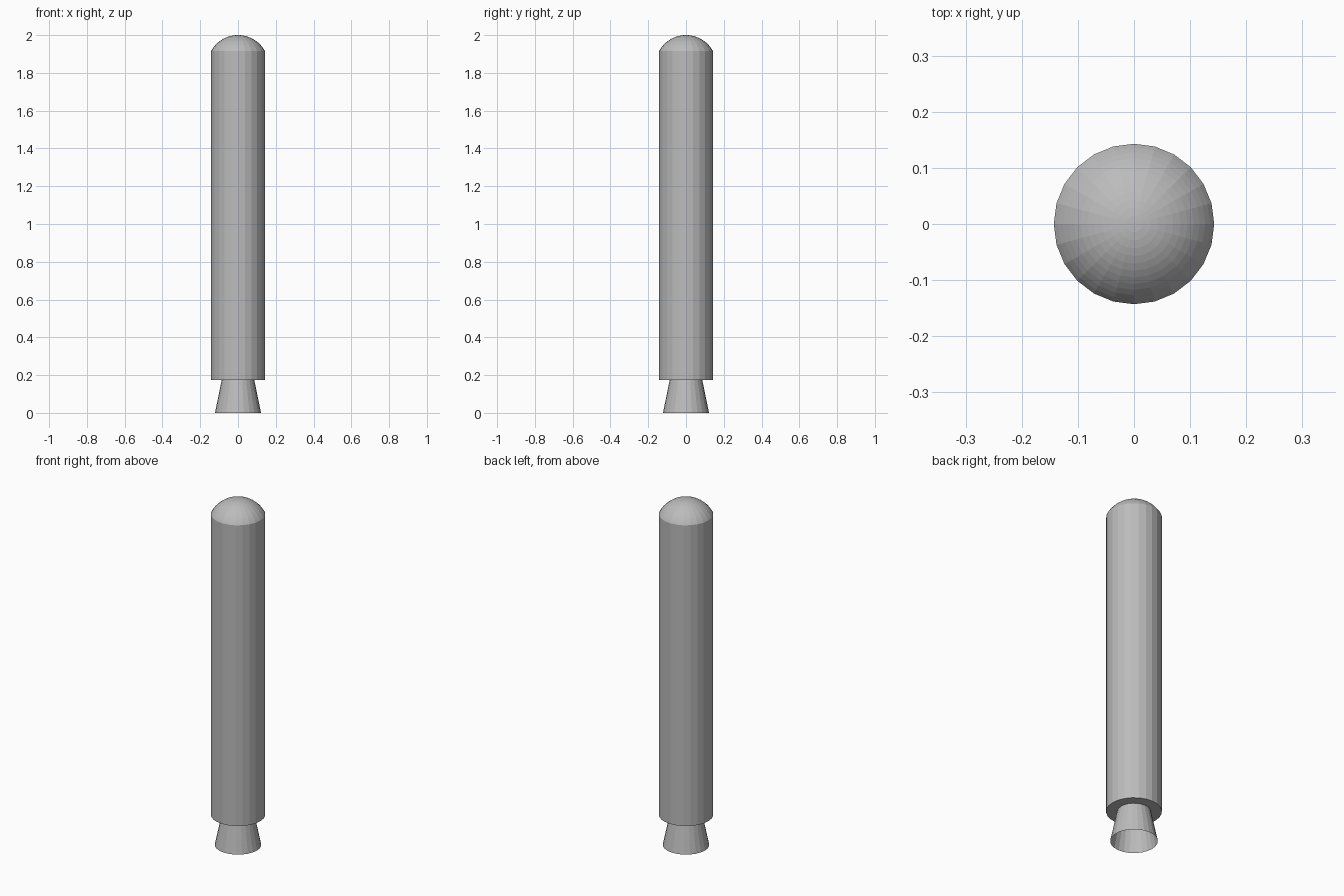
import bpy, bmesh
from math import sin, cos, pi, asin

if "Cube" in bpy.data.objects:
    bpy.data.objects.remove(bpy.data.objects["Cube"])

SIDES = 24
RADIUS = 0.143
BODY_BOTTOM, BODY_TOP, TIP = 0.175, 1.915, 2.0

grey = bpy.data.materials.new("plain grey")
grey.use_nodes = True
grey.diffuse_color = (0.5, 0.5, 0.5, 1)
grey.node_tree.nodes["Principled BSDF"].inputs["Base Color"].default_value = (0.5, 0.5, 0.5, 1)


def lathe(name, profile):
    """Turn (radius, height) points about z; a zero radius closes to a point."""
    bm = bmesh.new()
    rings = []
    for r, z in profile:
        count = SIDES if r > 0 else 1
        rings.append([bm.verts.new((r * cos(2 * pi * i / SIDES), r * sin(2 * pi * i / SIDES), z))
                      for i in range(count)])
    for low, high in zip(rings, rings[1:]):
        for i in range(SIDES):
            j = (i + 1) % SIDES
            corners = [low[i % len(low)], low[j % len(low)], high[j % len(high)], high[i % len(high)]]
            bm.faces.new(list(dict.fromkeys(corners)))
    mesh = bpy.data.meshes.new(name)
    bm.to_mesh(mesh)
    bm.free()
    mesh.materials.append(grey)
    obj = bpy.data.objects.new(name, mesh)
    bpy.context.collection.objects.link(obj)
    return obj


# Straight tube with a flat base
lathe("body", [(0, BODY_BOTTOM), (RADIUS, BODY_BOTTOM), (RADIUS, BODY_TOP)])

# Shallow spherical cap
height = TIP - BODY_TOP
ball = (RADIUS ** 2 + height ** 2) / (2 * height)
spread = asin(RADIUS / ball)
STEPS = 12
dome = [(ball * sin(spread * (1 - k / STEPS)), TIP - ball + ball * cos(spread * (1 - k / STEPS)))
        for k in range(STEPS)]
lathe("nose_dome", dome + [(0, TIP)])

# Open flared engine bell
lathe("engine_nozzle", [(0.122, 0), (0.086, BODY_BOTTOM)])
